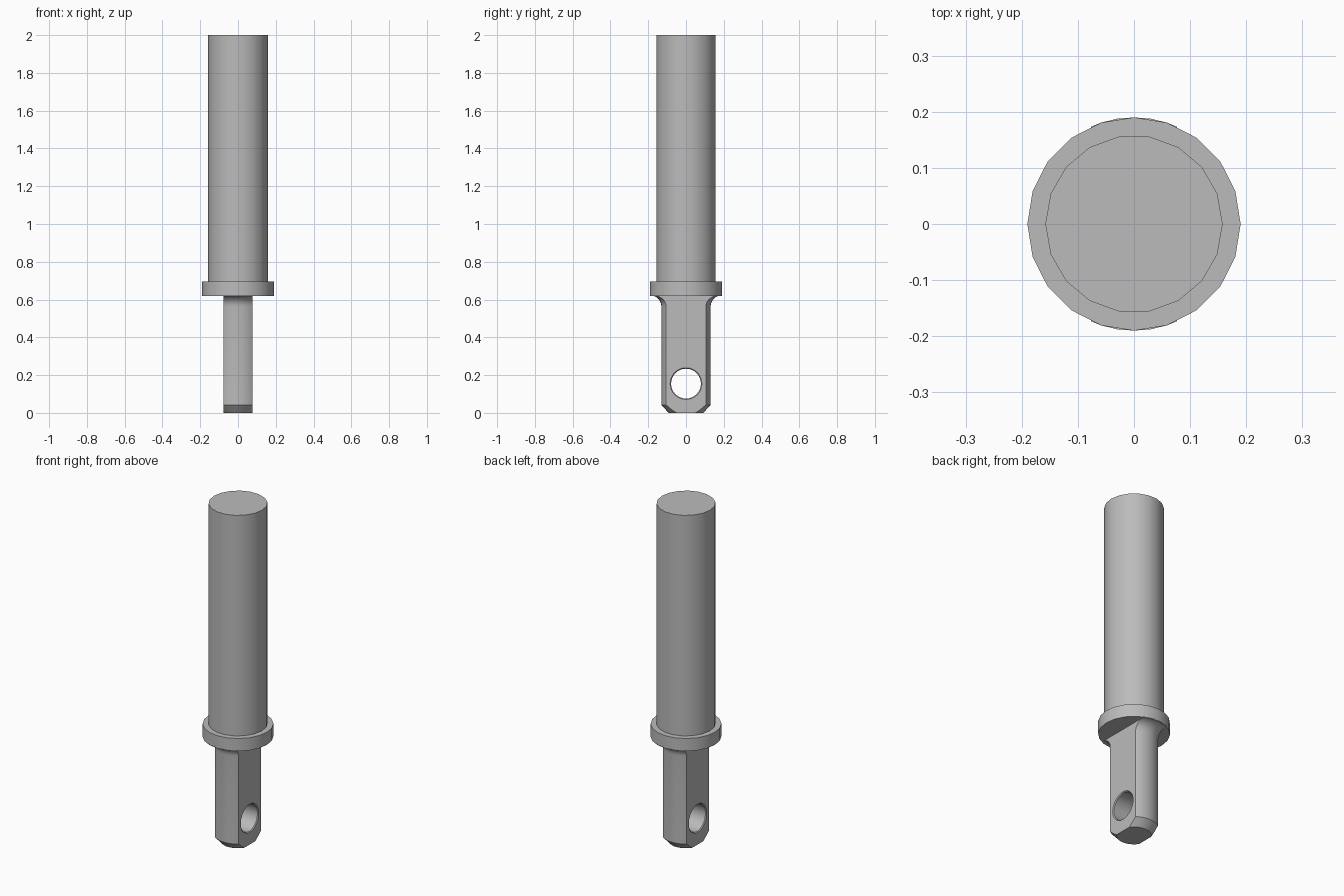
import bpy, bmesh
from math import cos, sin, pi, radians
from mathutils import Matrix

if "Cube" in bpy.data.objects:
    bpy.data.objects.remove(bpy.data.objects["Cube"])

steel = bpy.data.materials.new("grey steel")
steel.use_nodes = True
GREY = (0.5, 0.5, 0.5, 1)
steel.diffuse_color = GREY
steel.node_tree.nodes["Principled BSDF"].inputs["Base Color"].default_value = GREY


def lathe(name, profile, sides, flat=None):
    """Revolve (radius, z) points about z, cap the ends, optionally mill flats at x = +-flat."""
    bm = bmesh.new()
    rings = [[bm.verts.new((r * cos(2 * pi * i / sides), r * sin(2 * pi * i / sides), z))
              for i in range(sides)] for r, z in profile]
    for low, high in zip(rings, rings[1:]):
        for i in range(sides):
            j = (i + 1) % sides
            bm.faces.new((low[i], low[j], high[j], high[i]))
    bm.faces.new(rings[0][::-1])
    bm.faces.new(rings[-1])
    for side in (-1, 1) if flat else ():
        geom = bm.verts[:] + bm.edges[:] + bm.faces[:]
        cut = bmesh.ops.bisect_plane(bm, geom=geom, plane_co=(side * flat, 0, 0),
                                     plane_no=(side, 0, 0), clear_outer=True)
        rim = [e for e in cut["geom_cut"] if isinstance(e, bmesh.types.BMEdge)]
        bmesh.ops.contextual_create(bm, geom=rim)
    bmesh.ops.recalc_face_normals(bm, faces=bm.faces)
    mesh = bpy.data.meshes.new(name)
    bm.to_mesh(mesh)
    bm.free()
    obj = bpy.data.objects.new(name, mesh)
    bpy.context.collection.objects.link(obj)
    mesh.materials.append(steel)
    return obj


def smooth(obj):
    bpy.ops.object.select_all(action='DESELECT')
    obj.select_set(True)
    bpy.context.view_layer.objects.active = obj
    bpy.ops.object.shade_smooth_by_angle(angle=radians(30))


# Round shaft and collar
shaft = lathe("shaft", [(0.158, 0.69), (0.158, 2)], 18)
collar = lathe("collar", [(0.19, 0.62), (0.19, 0.695)], 20)

# Flat-sided tang: chamfered foot, straight shank, fillet up to the collar
FLAT, SHANK, FILLET = 0.077, 0.13, 0.06
profile = [(0.092, 0), (SHANK, 0.042)]
for k in range(9):
    a = pi / 2 * k / 8
    profile.append((SHANK + FILLET * (1 - cos(a)), 0.562 + FILLET * sin(a)))
tang = lathe("tang", profile, 40, FLAT)

# Cross hole with a small chamfer at each mouth
R, C = 0.079, 0.005
cutter = lathe("hole_cutter", [(R + 4 * C, -FLAT - 3 * C), (R, -FLAT + C),
                               (R, FLAT - C), (R + 4 * C, FLAT + 3 * C)], 32)
cutter.data.transform(Matrix.Translation((0, 0, 0.155)) @ Matrix.Rotation(pi / 2, 4, 'Y'))
cutter.hide_render = True
hole = tang.modifiers.new("cross_hole", 'BOOLEAN')
hole.operation, hole.solver, hole.object = 'DIFFERENCE', 'EXACT', cutter
bpy.context.view_layer.objects.active = tang
bpy.ops.object.modifier_apply(modifier=hole.name)
bpy.data.objects.remove(cutter)

for part in (shaft, collar, tang):
    smooth(part)
